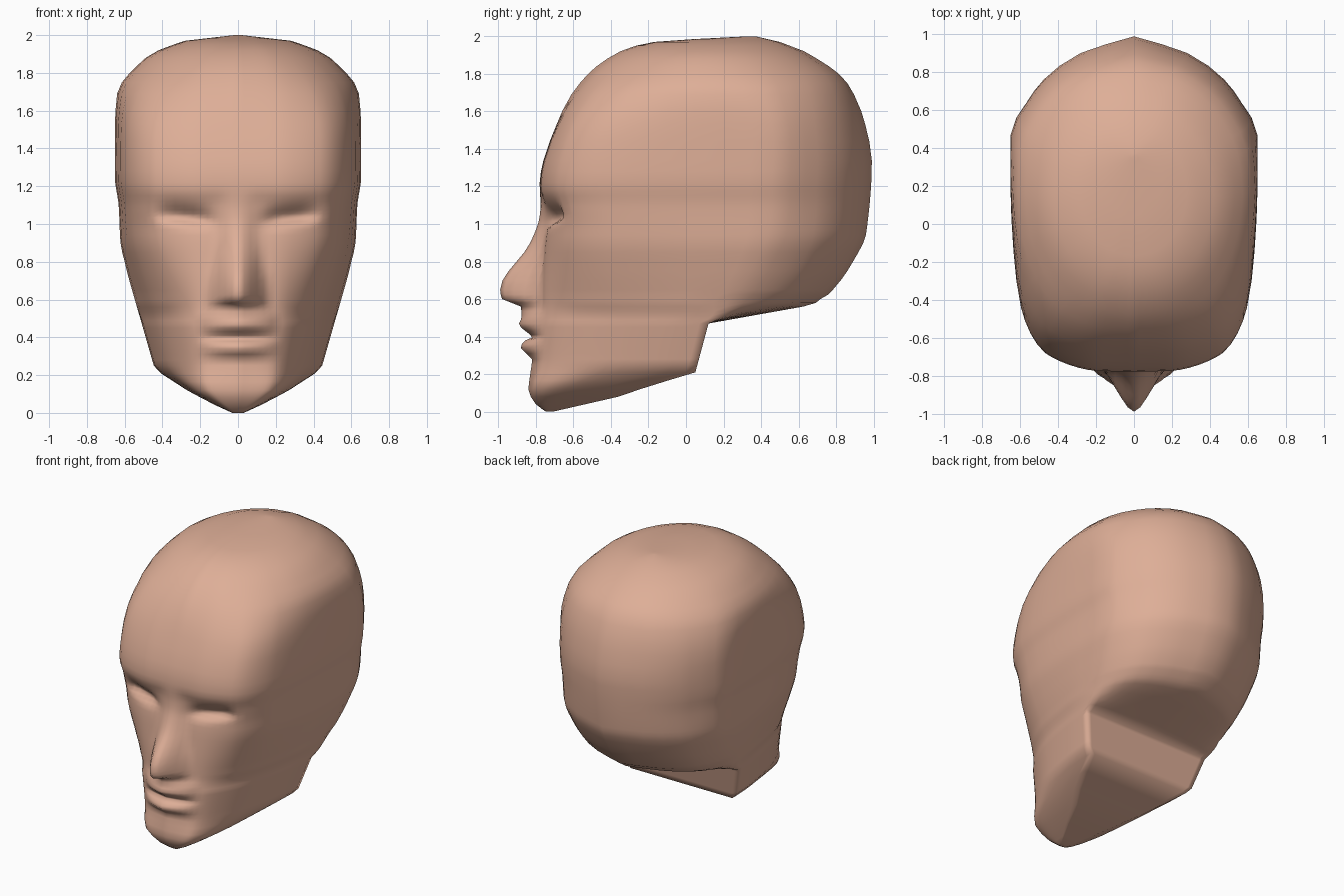
import bpy, bmesh, math

if "Cube" in bpy.data.objects:
    bpy.data.objects.remove(bpy.data.objects["Cube"])


def curve(keys, t):
    """Monotone cubic through (t, value) keys, so outlines stay smooth without overshoot."""
    n = len(keys)
    if t <= keys[0][0]:
        return keys[0][1]
    if t >= keys[-1][0]:
        return keys[-1][1]
    i = max(k for k in range(n - 1) if keys[k][0] <= t)

    def slope(k):
        return (keys[k + 1][1] - keys[k][1]) / (keys[k + 1][0] - keys[k][0])

    def tangent(k):
        if k == 0:
            return slope(0)
        if k == n - 1:
            return slope(n - 2)
        a, b = slope(k - 1), slope(k)
        return 0 if a * b <= 0 else 2 * a * b / (a + b)

    h = keys[i + 1][0] - keys[i][0]
    s = (t - keys[i][0]) / h
    return ((2*s**3 - 3*s*s + 1) * keys[i][1] + (s**3 - 2*s*s + s) * h * tangent(i)
            + (3*s*s - 2*s**3) * keys[i + 1][1] + (s**3 - s*s) * h * tangent(i + 1))


def linear(keys, t):
    for (a, p), (b, q) in zip(keys, keys[1:]):
        if t <= b:
            return p + (q - p) * max(0, (t - a) / (b - a))
    return keys[-1][1]


# Outlines by height: face plane, centre line of the face, back, half width
FACE = [(0, -.745), (.04, -.80), (.12, -.84), (.28, -.81), (.47, -.80), (.65, -.79), (.9, -.76),
        (1.0, -.745), (1.1, -.755), (1.2, -.78), (1.6, -.66), (1.78, -.54), (1.92, -.35),
        (1.97, -.17), (2, .33)]
CENTRE = [(.2, -.83), (.28, -.82), (.34, -.88), (.375, -.865), (.395, -.82), (.41, -.83),
          (.45, -.88), (.475, -.89), (.50, -.875), (.56, -.88), (.60, -.98), (.65, -.99),
          (.9, -.83), (1.04, -.78), (1.1, -.775), (1.2, -.78)]
BACK = [(0, -.71), (.08, -.36), (.135, -.2), (.21, .05), (.47, .12), (.57, .68), (.67, .8),
        (.8, .89), (.95, .96), (1.33, .99), (1.53, .955), (1.75, .86), (1.92, .63),
        (1.97, .5), (2, .37)]
WIDTH = [(0, .03), (.05, .14), (.12, .27), (.23, .44), (.7, .575), (.8, .60), (.9, .622),
         (1.1, .632), (1.25, .652), (1.5, .652), (1.69, .64), (1.87, .5), (1.93, .4),
         (1.97, .28), (2, .02)]

# Half cross-sections from front to back, as (share of width, share of depth)
CHIN = [(0, 0), (.6, .04), (.84, .16), (.92, .32), (.96, .5), (1, .72), (1, 1),
        (.8, 1), (.55, 1), (.28, 1), (0, 1)]
JAW = [(0, 0), (.41, .04), (.70, .24), (.85, .45), (.93, .65), (.985, .85), (1, 1),
       (.8, 1), (.55, 1), (.28, 1), (0, 1)]
CHEEK = [(0, 0), (.37, .025), (.69, .14), (.86, .28), (.94, .42), (1, .58), (1, .68),
         (.9, .80), (.75, .88), (.43, .95), (0, 1)]
SKULL = [(0, 0), (.31, .003), (.72, .056), (.915, .19), (.975, .356), (1, .55), (1, .70),
         (.87, .80), (.73, .87), (.43, .95), (0, 1)]
DOME = [(math.sin(j * math.pi / 10), .5 - .5 * math.cos(j * math.pi / 10)) for j in range(11)]
SECTIONS = [(0, CHIN), (.1, CHIN), (.23, JAW), (.47, JAW), (.57, CHEEK), (1.15, SKULL),
            (1.45, SKULL), (1.93, DOME), (2, DOME)]


def section(z, j, axis):
    blend = curve if z > .57 else linear
    return blend([(h, curve([(k, p[axis]) for k, p in enumerate(s)], j)) for h, s in SECTIONS], z)


def face_relief(x, z):
    """Nose, lips and eye sockets as a forward offset of the face."""
    out = 0
    if .2 < z < 1.2:
        if z < .53:
            weight = max(0, 1 - (x / .21) ** 2)
        else:
            reach = linear([(.53, .19), (.6, .155), (.7, .145), (.9, .115), (1.2, .10)], z)
            s = min(1, max(0, (x - .015) / (reach - .015)))
            weight = 1 - s ** 1.2
        out += (curve(CENTRE, z) - curve(FACE, z)) * weight
    rise = z - (1.0 + .12 * x)
    out += .06 * math.exp(-((x - .28) / .13) ** 4 - (rise / (.06 if rise > 0 else .03)) ** 2)
    return out


columns = [k / 6 for k in range(13)] + [2.25, 2.5, 2.75] + [3 + k / 2 for k in range(15)]
levels = [0, .015, .04, .08, .12, .165, .21, .25, .28, .31, .34, .36, .38, .395, .41, .43, .45, .47,
          .49, .51, .535, .56, .58, .6, .625, .65, .7, .75, .8, .85, .9, .94, .97, .995, 1.015, 1.035,
          1.055, 1.075, 1.095, 1.12, 1.15, 1.18, 1.22, 1.28, 1.34, 1.44, 1.53, 1.6, 1.69, 1.75,
          1.8, 1.84, 1.88, 1.92, 1.95, 1.97, 1.985, 2]

# Head: stacked mirrored sections, capped at the chin and crown
bm = bmesh.new()
rings = []
for z in levels:
    front = curve(FACE, z)
    back = (curve if .6 < z < 1.92 else linear)(BACK, z)
    wide = (curve if .7 < z < 1.93 else linear)(WIDTH, z)
    half = []
    for j in columns:
        x = wide * section(z, j, 0)
        y = front + (back - front) * section(z, j, 1)
        if j <= 3:
            y += face_relief(x, z)
        half.append((x, y, z))
    loop = half + [(-x, y, z) for x, y, z in half[-2:0:-1]]
    rings.append([bm.verts.new(p) for p in loop])
for low, high in zip(rings, rings[1:]):
    for k in range(len(low)):
        m = (k + 1) % len(low)
        bm.faces.new((low[k], low[m], high[m], high[k]))
bm.faces.new(rings[0][::-1])
bm.faces.new(rings[-1])
bmesh.ops.remove_doubles(bm, verts=bm.verts, dist=.0005)
bmesh.ops.recalc_face_normals(bm, faces=bm.faces)
for f in bm.faces:
    f.smooth = True

mesh = bpy.data.meshes.new("head")
bm.to_mesh(mesh)
bm.free()
skin = bpy.data.materials.new("skin")
skin.diffuse_color = (.73, .425, .31, 1)
skin.use_nodes = True
skin.node_tree.nodes["Principled BSDF"].inputs["Base Color"].default_value = skin.diffuse_color
mesh.materials.append(skin)
head = bpy.data.objects.new("head", mesh)
bpy.context.collection.objects.link(head)
